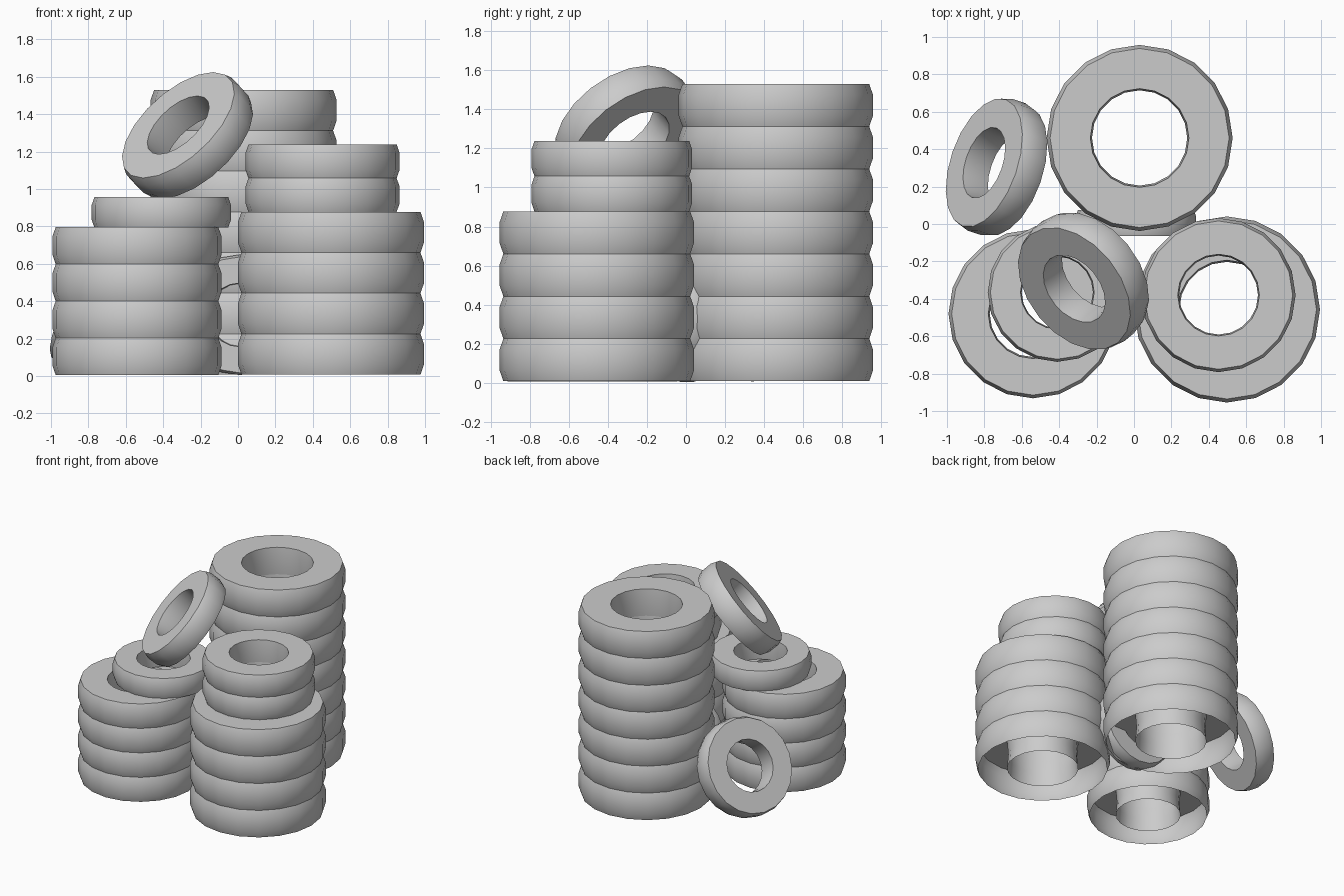
import bpy, bmesh, math
from mathutils import Vector

cube = bpy.data.objects.get("Cube")
if cube:
    bpy.data.objects.remove(cube, do_unlink=True)

SIDES = 20
HEIGHT = 0.437  # tyre height as a share of its radius

rubber = bpy.data.materials.new("grey_rubber")
rubber.use_nodes = True
grey = (0.6, 0.6, 0.6, 1)
rubber.diffuse_color = grey
rubber.node_tree.nodes["Principled BSDF"].inputs["Base Color"].default_value = grey


def tyre(name, centre, radius, axis=(0, 0, 1), open_base=False):
    """Lathe one tyre: bulging tread, flat sidewall rings, slightly bulging bore."""
    h = HEIGHT / 2
    profile = [(0.53, -h), (0.512, 0), (0.53, h),
               (0.962, h), (1, h * 0.5), (1, -h * 0.5), (0.962, -h)]
    bm = bmesh.new()
    rings = []
    for r, z in profile:
        rings.append([bm.verts.new((r * math.cos(a), r * math.sin(a), z))
                      for a in (math.tau * i / SIDES for i in range(SIDES))])
    pairs = list(zip(rings, rings[1:]))
    if not open_base:
        pairs.append((rings[-1], rings[0]))
    for low, high in pairs:
        for i in range(SIDES):
            j = (i + 1) % SIDES
            bm.faces.new((low[i], high[i], high[j], low[j]))
    bm.normal_update()
    # Sidewall ring must face up
    if next(f for f in bm.faces if abs(f.normal.z) > 0.9).normal.z < 0:
        bmesh.ops.reverse_faces(bm, faces=bm.faces)
    mesh = bpy.data.meshes.new(name)
    bm.to_mesh(mesh)
    bm.free()
    mesh.materials.append(rubber)
    ob = bpy.data.objects.new(name, mesh)
    bpy.context.collection.objects.link(ob)
    ob.location = centre
    ob.scale = (radius,) * 3
    ob.rotation_euler = Vector(axis).to_track_quat('Z', 'Y').to_euler()
    bpy.ops.object.select_all(action='DESELECT')
    ob.select_set(True)
    bpy.context.view_layer.objects.active = ob
    bpy.ops.object.shade_smooth_by_angle(angle=math.radians(35))


def stack(name, x, y, base, radius, count):
    """Pile equal tyres upwards; the one on the ground has no underside."""
    step = radius * HEIGHT
    for i in range(count):
        tyre(f"{name}_tyre_{i + 1}", (x, y, base + step * (i + 0.5)), radius,
             open_base=(i == 0 and base < 0.1))


# Upright piles
stack("back_stack", 0.03, 0.46, 0.008, 0.4975, 7)
stack("left_stack", 0.497, -0.457, 0.008, 0.4975, 4)
stack("left_stack_top", 0.452, -0.38, 0.878, 0.412, 2)
stack("right_stack", -0.54, -0.48, 0.006, 0.452, 4)
stack("right_stack_top", -0.41, -0.365, 0.794, 0.372, 1)

# Loose tyres
tyre("tilted_top_tyre", (-0.27, -0.305, 1.287), 0.387, (-0.59, -0.48, 0.65))
tyre("leaning_side_tyre", (-0.735, 0.305, 0.357), 0.372, (-0.82, 0.28, 0.5))
tyre("standing_middle_tyre", (0.01, 0.005, 0.327), 0.322, (0, -1, 0))
